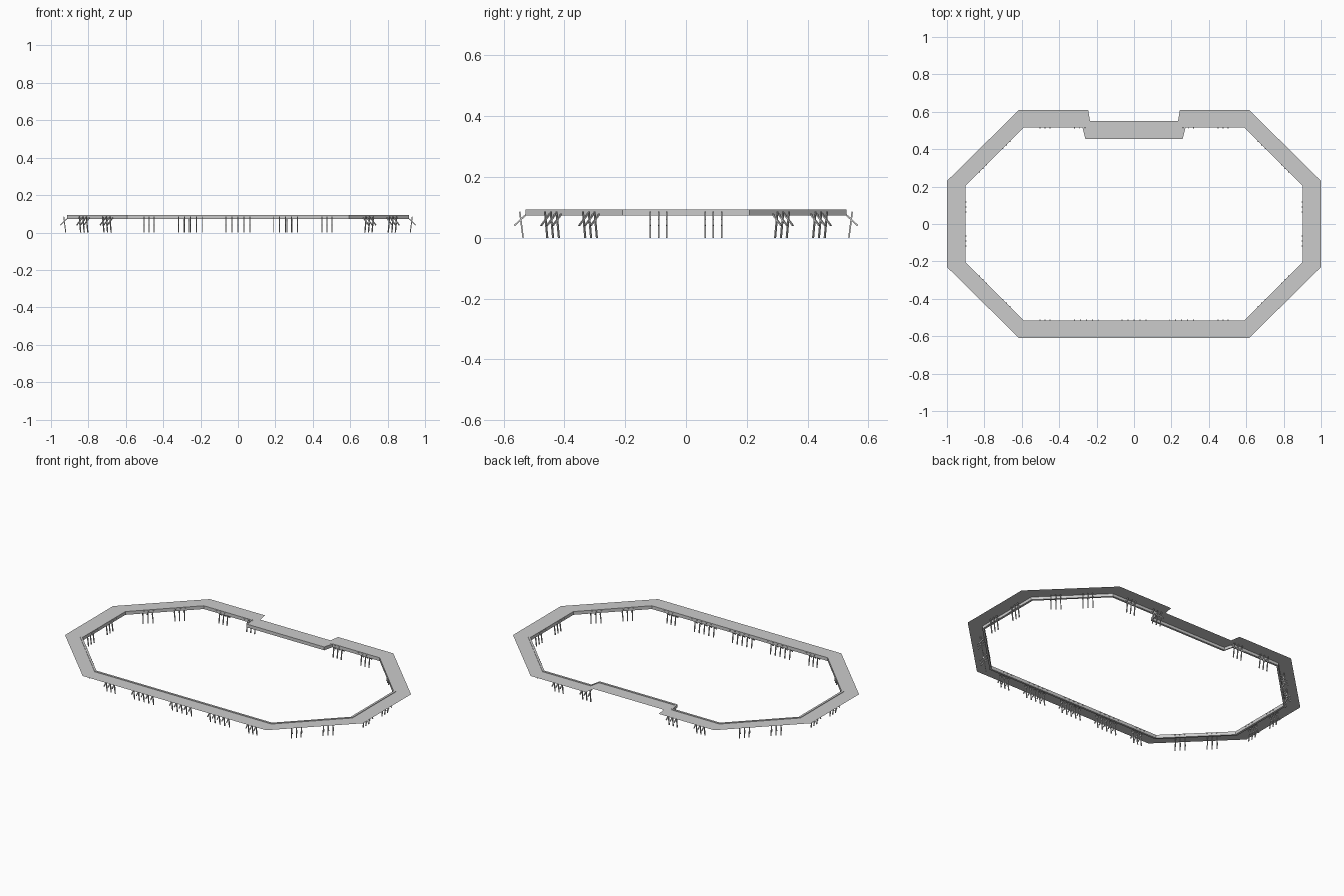
import bpy, bmesh
from mathutils import Vector

if "Cube" in bpy.data.objects:
    bpy.data.objects.remove(bpy.data.objects["Cube"])

TOP = 0.09

# Right half of the plan, from the back recess round to the front
inner_half = [(.26, .455), (.275, .515), (.59, .515), (.9, .205), (.9, -.205), (.59, -.515)]
outer_half = [(.235, .55), (.245, .61), (.615, .61), (1, .23), (1, -.23), (.615, -.61)]


def full(half):
    return [Vector(p) for p in half] + [Vector((-x, y)) for x, y in reversed(half)]


inner, outer = full(inner_half), full(outer_half)


def finish(bm, name, fix_normals=True):
    if fix_normals:
        bmesh.ops.recalc_face_normals(bm, faces=bm.faces)
    me = bpy.data.meshes.new(name)
    bm.to_mesh(me)
    bm.free()
    ob = bpy.data.objects.new(name, me)
    bpy.context.collection.objects.link(ob)
    return ob


def ring(name, loops, closed):
    """Skin a list of (plan points, height) loops into a closed circuit."""
    bm = bmesh.new()
    rows = [[bm.verts.new((p.x, p.y, z)) for p in pts] for pts, z in loops]
    pairs = list(zip(rows, rows[1:] + rows[:1])) if closed else list(zip(rows, rows[1:]))
    n = len(rows[0])
    for a, b in pairs:
        for i in range(n):
            j = (i + 1) % n
            bm.faces.new((a[i], a[j], b[j], b[i]))
    ob = finish(bm, name, closed)
    return ob


# Thin flat counter sheet
ring("counter_top", [(outer, TOP), (inner, TOP)], False)

# Narrow rail under the inner edge
mid = [i.lerp(o, 0.13) for i, o in zip(inner, outer)]
ring("inner_rail", [(inner, TOP + .003), (mid, TOP + .003), (mid, .073), (inner, .073)], True)


def beam(bm, a, b, side, w):
    """Square bar from a to b; side is its horizontal width direction."""
    d = (b - a).normalized()
    u, v = side * w / 2, d.cross(side) * w / 2
    ends = [[bm.verts.new(p + s * u + t * v) for s, t in ((-1, -1), (1, -1), (1, 1), (-1, 1))]
            for p in (a, b)]
    for i in range(4):
        j = (i + 1) % 4
        bm.faces.new((ends[0][i], ends[0][j], ends[1][j], ends[1][i]))
    bm.faces.new(ends[0])
    bm.faces.new(ends[1])


# Groups of supports: (plan point on the inner edge, outward direction, count)
groups = []
for sx in (1, -1):
    for x in (.29, .476):
        groups.append(((sx * x, .515), (0, 1), 3))
    groups.append(((sx * .476, -.515), (0, -1), 3))
    groups.append(((sx * .255, -.515), (0, -1), 5))
    for sy in (1, -1):
        groups.append(((sx * .9, sy * .09), (sx, 0), 3))
        for k in (-.0625, .0625):
            groups.append(((sx * (.745 + k), sy * (.36 - k)), (sx, sy), 3))
groups.append(((0, -.515), (0, -1), 5))

legs, braces = bmesh.new(), bmesh.new()
for pt, nrm, count in groups:
    base = Vector((*pt, 0))
    out = Vector((*nrm, 0)).normalized()
    side = Vector((-out.y, out.x, 0))
    step = .027 if count == 3 else .032
    for i in range(count):
        p = base + side * step * (i - (count - 1) / 2)
        at = lambda o, z: p + out * o + Vector((0, 0, z))
        # Near-upright leg and outward leaning brace
        beam(legs, at(.032, TOP - .004), at(.021, 0), side, .005)
        beam(braces, at(-.002, TOP - .001), at(.05, .04), side, .005)
finish(legs, "support_legs")
finish(braces, "support_braces")
